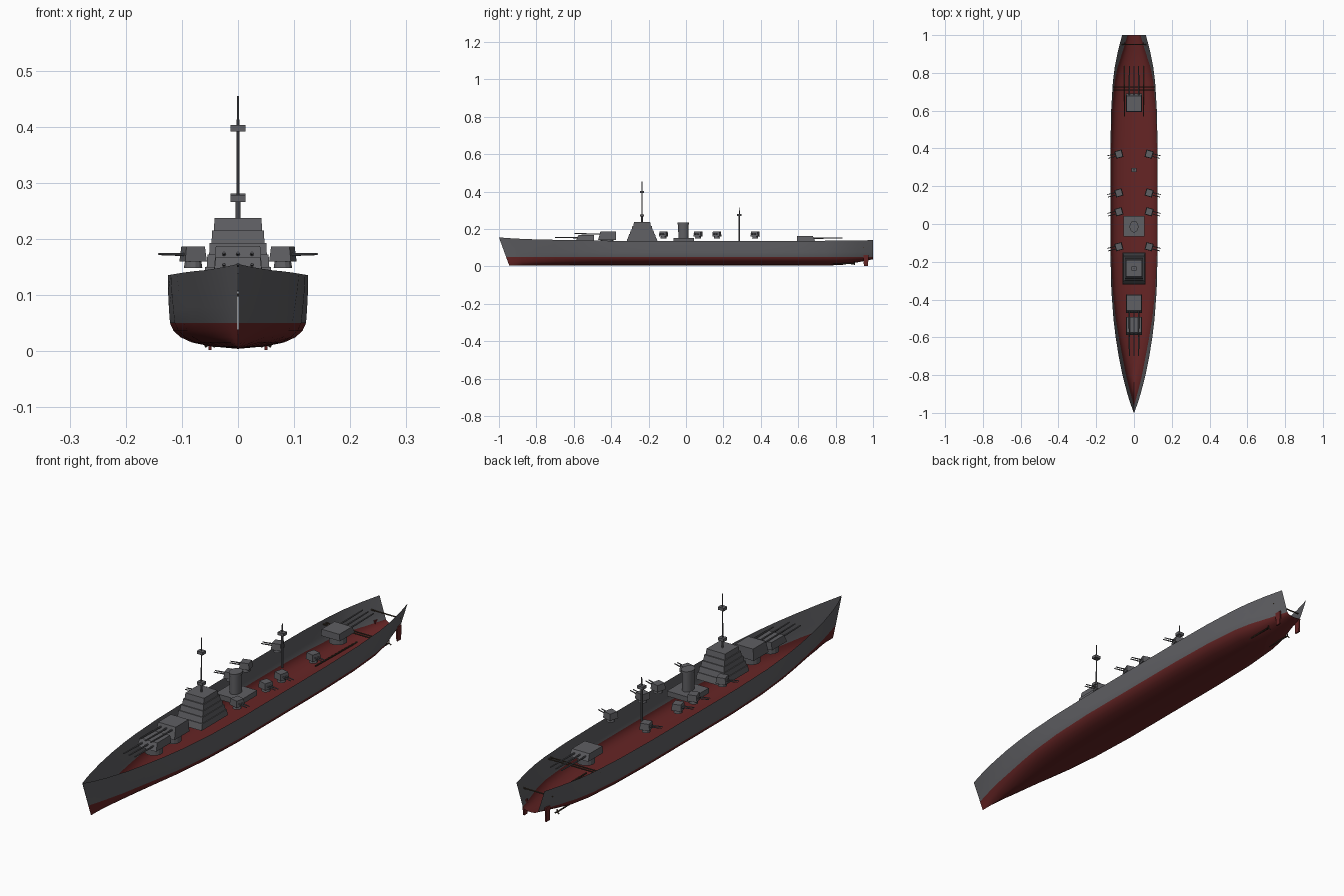
import bpy, bmesh, math
from mathutils import Matrix, Vector

if "Cube" in bpy.data.objects:
    bpy.data.objects.remove(bpy.data.objects["Cube"], do_unlink=True)


def material(name, rgb):
    m = bpy.data.materials.new(name)
    m.use_nodes = True
    m.diffuse_color = (*rgb, 1)
    bsdf = next(n for n in m.node_tree.nodes if n.type == 'BSDF_PRINCIPLED')
    bsdf.inputs["Base Color"].default_value = (*rgb, 1)
    bsdf.inputs["Roughness"].default_value = 0.8
    return m


GREY = material("steel_grey", (0.115, 0.115, 0.125))
RED = material("hull_red", (0.13, 0.018, 0.018))
BROWN = material("dark_brown", (0.05, 0.035, 0.022))


def finish(name, bm, mats, smooth=False):
    me = bpy.data.meshes.new(name)
    bm.to_mesh(me)
    bm.free()
    for m in mats:
        me.materials.append(m)
    ob = bpy.data.objects.new(name, me)
    bpy.context.collection.objects.link(ob)
    if smooth:
        bpy.ops.object.select_all(action='DESELECT')
        ob.select_set(True)
        bpy.context.view_layer.objects.active = ob
        bpy.ops.object.shade_smooth_by_angle(angle=math.radians(35))
    return ob


def add_box(bm, x, y, z0, z1, hx, hy, tx=1, ty=1, shift=0):
    """Box from z0 to z1 whose top is scaled by tx, ty and shifted along y."""
    for v in bmesh.ops.create_cube(bm, size=2)["verts"]:
        top = v.co.z > 0
        v.co = Vector((x + v.co.x * hx * (tx if top else 1),
                       y + v.co.y * hy * (ty if top else 1) + (shift if top else 0),
                       z1 if top else z0))


def add_rod(bm, a, b, r, r2=None, sides=8):
    a, b = Vector(a), Vector(b)
    d = b - a
    mat = Matrix.Translation((a + b) / 2) @ d.to_track_quat('Z', 'Y').to_matrix().to_4x4()
    bmesh.ops.create_cone(bm, cap_ends=True, segments=sides, radius1=r,
                          radius2=r if r2 is None else r2, depth=d.length, matrix=mat)


# Hull: open shell lofted through stations (y, half beam, rim z, keel z, flare)
STATIONS = [
    (-1.0, .001, .155, .004, .6), (-.95, .019, .151, .004, .55), (-.9, .035, .148, .004, .5),
    (-.8, .061, .144, .004, .42), (-.7, .081, .142, .004, .33), (-.6, .097, .14, .004, .22),
    (-.5, .109, .138, .004, .13), (-.35, .12, .136, .004, .05), (-.15, .125, .135, .004, 0),
    (.4, .125, .135, .004, 0), (.6, .121, .136, .004, .02), (.75, .112, .137, .005, .08),
    (.83, .102, .138, .007, .18), (.92, .084, .139, .022, .38), (1.0, .063, .14, .038, .5)]
WATERLINE = .05
LOWER = [(0, 0), (.1, .4), (.25, .66), (.45, .82), (.7, .92), (1, .97)]
UPPER = [(.3, .985), (.65, .997), (1, 1)]


def section(y, w, rim, keel, flare):
    rows = [(keel + (WATERLINE - keel) * t, f) for t, f in LOWER]
    rows += [(WATERLINE + (rim - WATERLINE) * t, f) for t, f in UPPER]
    rake = .055 * max(0, (-.8 - y) / .2)
    half = []
    for z, f in rows:
        s = (z - keel) / (rim - keel)
        half.append((w * (f * (1 - flare) + s * flare), y + rake * (1 - s), z))
    return [(-x, yy, z) for x, yy, z in reversed(half[1:])] + half


bm = bmesh.new()
loft = [[bm.verts.new(p) for p in section(*st)] for st in STATIONS]
for a, b in zip(loft, loft[1:]):
    for i in range(len(a) - 1):
        f = bm.faces.new((a[i], a[i + 1], b[i + 1], b[i]))
        f.material_index = int(f.calc_center_median().z < WATERLINE)
finish("hull", bm, [GREY, RED], True)

# Twin rudders under the open stern
bm = bmesh.new()
for s in (1, -1):
    add_box(bm, s * .05, .962, 0.002, .06, .003, .011, 1, 1.3)
finish("rudders", bm, [RED])

# Propeller shafts and three-bladed propellers
bm = bmesh.new()
for s in (1, -1):
    add_rod(bm, (s * .05, .57, .02), (s * .05, .9, .014), .003)
    for k in range(3):
        a = math.radians(90 + 120 * k)
        add_rod(bm, (s * .05, .9, .014),
                (s * .05 + .011 * math.cos(a), .9, .014 + .011 * math.sin(a)), .003, sides=4)
finish("propellers", bm, [BROWN])

# Cross beams inside the stern
bm = bmesh.new()
for y, z, hx in ((.71, .12, .113), (.725, .12, .111), (.95, .1, .066)):
    add_rod(bm, (-hx, y, z), (hx, y, z), .003, sides=6)
finish("stern_cross_beams", bm, [BROWN])


# Main turrets, each with three long barrels
def main_turret(name, y, z0, z1, face, gun_z, reach):
    bm = bmesh.new()
    add_box(bm, 0, y, z0, z1, .043, .048, .92, .86, -face * .006)
    add_rod(bm, (0, y, z0 - .03), (0, y, z0 + .002), .034, sides=16)
    for x in (-.025, 0, .025):
        add_rod(bm, (x, y + face * .03, gun_z), (x, y + face * reach, gun_z + .002), .0035, .0025)
    finish(name, bm, [GREY])


main_turret("front_turret", -.54, .138, .168, -1, .153, .16)
main_turret("raised_front_turret", -.422, .14, .187, -1, .173, .175)
main_turret("rear_turret", .642, .136, .163, 1, .15, .195)

# Stepped bridge tower
bm = bmesh.new()
levels = [.125, .15, .172, .193, .215, .237]
for i in range(5):
    add_box(bm, 0, -.235, levels[i], levels[i + 1], .06 - .0043 * i, .085 - .0095 * i, .98, .92)
finish("bridge_tower", bm, [GREY])


# Masts with square lookout platforms
def mast(name, y, z0, z1, platforms, thick_to):
    bm = bmesh.new()
    add_rod(bm, (0, y, z0), (0, y, thick_to), .0045)
    add_rod(bm, (0, y, thick_to), (0, y, z1), .003, .002)
    for z in platforms:
        add_box(bm, 0, y, z - .006, z + .006, .013, .011)
    finish(name, bm, [GREY])


mast("main_mast", -.235, .235, .455, (.272, .397), .27)
mast("rear_mast", .285, .135, .315, (.275,), .27)

# Funnel on its deckhouse
bm = bmesh.new()
add_box(bm, 0, -.012, .13, .151, .056, .055)
finish("funnel_deckhouse", bm, [GREY])
bm = bmesh.new()
add_rod(bm, (0, 0, .15), (0, 0, .225), .027, .028, 20)
add_rod(bm, (0, 0, .225), (0, 0, .235), .031, .031, 20)
for v in bm.verts:
    v.co.x *= .75
    v.co.y -= .014
finish("funnel", bm, [GREY], True)

# Twin secondary guns along both sides, trained slightly forward
for n, y in enumerate((-.12, .065, .165, .37)):
    for side, s in (("left", 1), ("right", -1)):
        bm = bmesh.new()
        add_rod(bm, (0, 0, .148), (0, 0, .161), .017, .015, 12)
        add_box(bm, 0, 0, .16, .186, .02, .02, .85, .9)
        for off in (-.007, .007):
            add_rod(bm, (.012, off, .172), (.062, off, .173), .0028, .002)
        turn = math.radians(-15) if s > 0 else math.radians(195)
        bmesh.ops.transform(bm, verts=bm.verts, matrix=Matrix.Translation((s * .08, y, 0))
                            @ Matrix.Rotation(turn, 4, 'Z'))
        finish(f"{side}_secondary_gun_{n + 1}", bm, [GREY])
